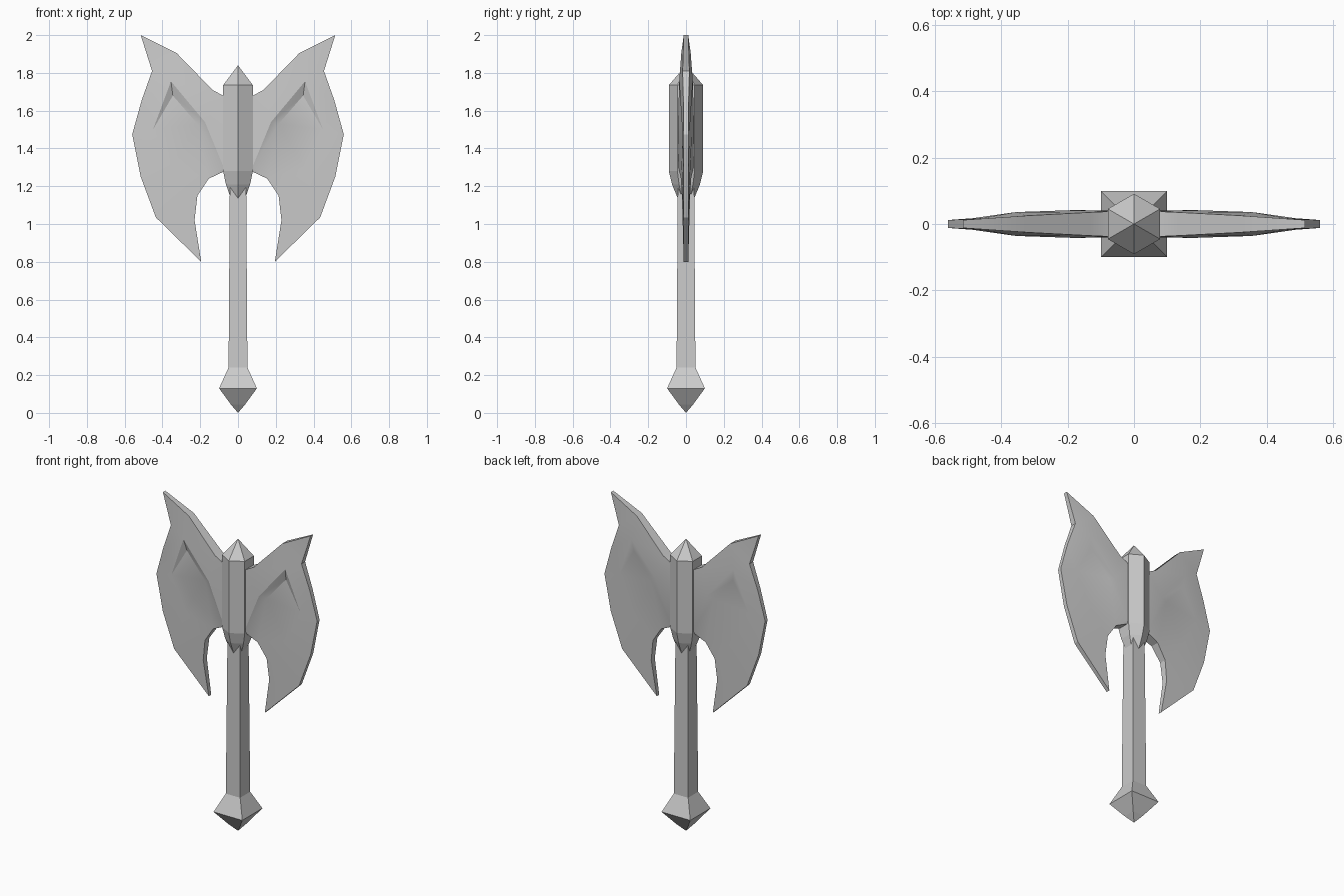
import bpy, bmesh
from math import sin, cos, pi, radians, sqrt
from mathutils import Vector
from mathutils.geometry import delaunay_2d_cdt

cube = bpy.data.objects.get("Cube")
if cube:
    bpy.data.objects.remove(cube, do_unlink=True)

steel = bpy.data.materials.new("grey_steel")
steel.use_nodes = True
GREY = (0.6, 0.6, 0.6, 1)
steel.diffuse_color = GREY
steel.node_tree.nodes["Principled BSDF"].inputs["Base Color"].default_value = GREY


def finish(name, bm):
    """Turn a bmesh into a named, coloured object."""
    bmesh.ops.remove_doubles(bm, verts=bm.verts, dist=0.0005)
    bmesh.ops.recalc_face_normals(bm, faces=bm.faces)
    mesh = bpy.data.meshes.new(name)
    bm.to_mesh(mesh)
    bm.free()
    mesh.materials.append(steel)
    obj = bpy.data.objects.new(name, mesh)
    bpy.context.collection.objects.link(obj)
    return obj


def prism(name, sides, turn, rings):
    """Stack of regular polygons given as (z, corner radius)."""
    bm = bmesh.new()
    loops = []
    for z, r in rings:
        angles = [turn + 2 * pi * k / sides for k in range(sides)]
        loops.append([bm.verts.new((r * cos(a), r * sin(a), z)) for a in angles])
    for low, high in zip(loops, loops[1:]):
        for k in range(sides):
            n = (k + 1) % sides
            bm.faces.new((low[k], low[n], high[n], high[k]))
    bm.faces.new(loops[0][::-1])
    bm.faces.new(loops[-1])
    bmesh.ops.dissolve_degenerate(bm, edges=bm.edges, dist=0.0005)
    return finish(name, bm)


# Square shaft and pommel, six-sided socket with pointed ends
D = sqrt(2)
prism("shaft", 4, pi / 4, [(0.23, 0.05 * D), (1.25, 0.043 * D)])
prism("pommel", 4, pi / 4, [(0, 0), (0.045, 0.038 * D), (0.13, 0.1 * D), (0.24, 0.05 * D)])
prism("socket", 6, pi / 2,
      [(1.03, 0), (1.21, 0.074), (1.28, 0.091), (1.735, 0.091), (1.84, 0)])

# Blade outline as (x, z, half thickness), clockwise from the socket's top
outline = [
    (0.07, 1.675, 0.038), (0.135, 1.71, 0.035), (0.325, 1.905, 0.025),
    (0.515, 2.0, 0.012), (0.455, 1.81, 0.018), (0.51, 1.655, 0.014),
    (0.56, 1.475, 0.012), (0.515, 1.25, 0.013), (0.435, 1.035, 0.014),
    (0.195, 0.8, 0.012), (0.23, 1.02, 0.018), (0.215, 1.15, 0.022),
    (0.155, 1.24, 0.027), (0.07, 1.28, 0.033),
]
# Raised crest, then the hollow stepped down below it
relief = [
    (0.076, 1.3, 0.04), (0.175, 1.54, 0.042), (0.355, 1.755, 0.036),
    (0.215, 1.53, 0.024), (0.345, 1.68, 0.016), (0.45, 1.5, 0.02),
    (0.35, 1.3, 0.023),
]
points = outline + relief
count = len(outline)
crest, hollow = (0, 1, 2, 5), (0, 3, 4, 5)
creases = [(count + a, count + b) for line in (crest, hollow) for a, b in zip(line, line[1:])]
creases.append((count + 2, count + 4))

flat = [Vector((x, z)) for x, z, t in points]
spots, _, tris, origins, _, _ = delaunay_2d_cdt(
    flat, creases, [list(range(count))[::-1]], 1, 0.0001)

bm = bmesh.new()
sheets = []
for side in (-1, 1):
    sheet = []
    for p, source in zip(spots, origins):
        i = source[0] if source else count
        t = points[i][2]
        if side > 0 and i in (count + 3, count + 4):
            t += 0.009                      # shallower hollow on the back
        sheet.append(bm.verts.new((p.x, side * t, p.y)))
    for tri in tris:
        bm.faces.new([sheet[i] for i in tri])
    sheets.append(sheet)
place = {source[0]: k for k, source in enumerate(origins) if source}
for i in range(count):
    a, b = place[i], place[(i + 1) % count]
    bm.faces.new((sheets[0][a], sheets[0][b], sheets[1][b], sheets[1][a]))
blades = finish("blades", bm)

mirror = blades.modifiers.new("mirror", "MIRROR")
mirror.use_axis[0] = True
mirror.use_mirror_merge = False

bpy.ops.object.select_all(action="DESELECT")
blades.select_set(True)
bpy.context.view_layer.objects.active = blades
bpy.ops.object.shade_smooth_by_angle(angle=radians(22))
